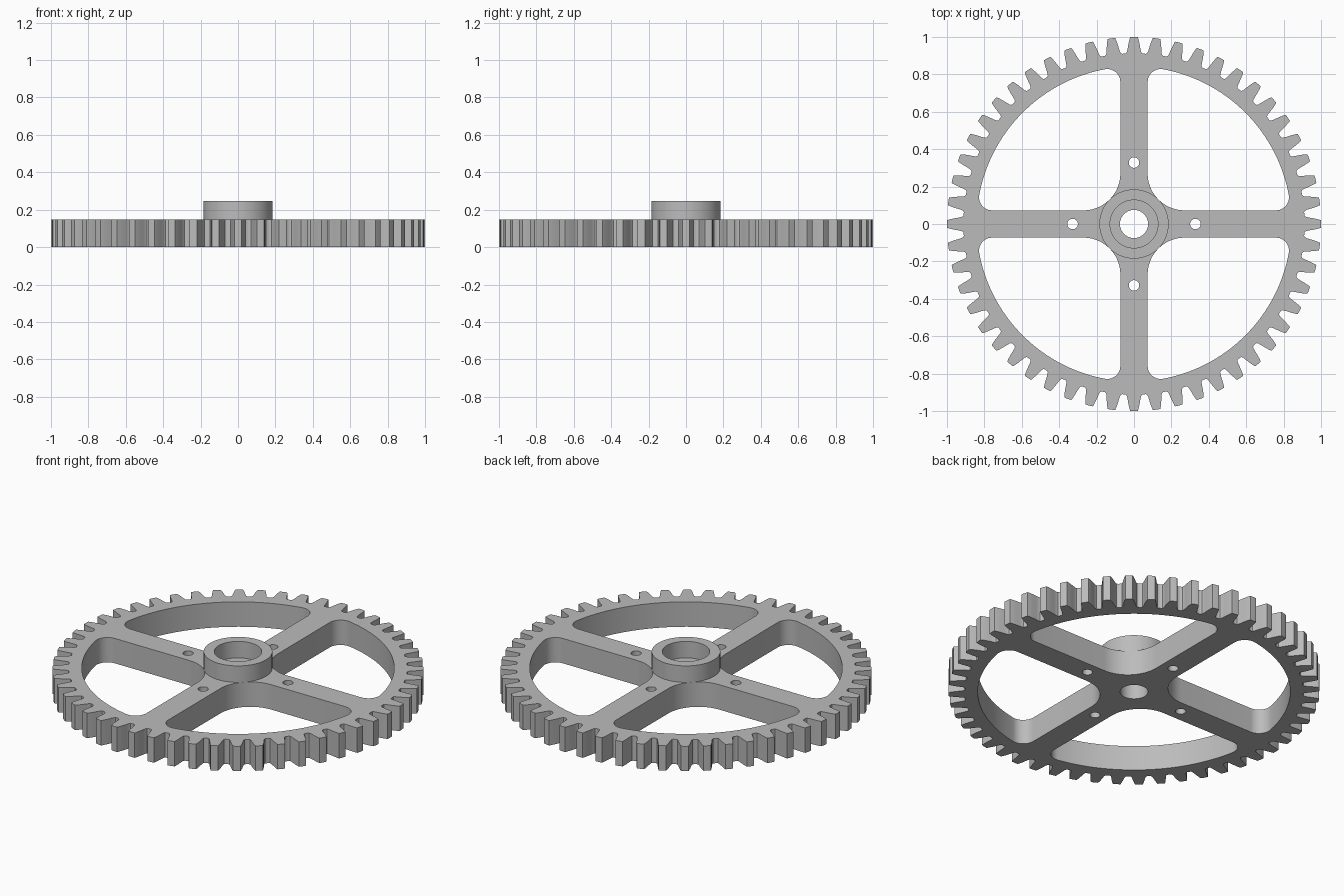
import bpy, bmesh
from math import sin, cos, pi, atan2, sqrt, radians

if "Cube" in bpy.data.objects:
    bpy.data.objects.remove(bpy.data.objects["Cube"], do_unlink=True)

TEETH = 52
BODY_H, HUB_H = 0.148, 0.246
SPOKE = 0.073          # half width of a spoke
RIM = 0.842            # inner radius of the rim

grey = bpy.data.materials.new("metal_grey")
grey.use_nodes = True
COLOR = (0.5, 0.5, 0.5, 1)
grey.diffuse_color = COLOR
grey.node_tree.nodes["Principled BSDF"].inputs["Base Color"].default_value = COLOR


def arc(cx, cy, r, a0, a1, n):
    return [(cx + r * cos(a0 + (a1 - a0) * i / n),
             cy + r * sin(a0 + (a1 - a0) * i / n)) for i in range(n + 1)]


def circle(r, n=96, cx=0, cy=0):
    return arc(cx, cy, r, 0, 2 * pi, n)[:-1]


def turn(points, a):
    return [(x * cos(a) - y * sin(a), x * sin(a) + y * cos(a)) for x, y in points]


def plate(name, loops, z0, z1):
    """Extrude a flat outline with holes from z0 to z1."""
    curve = bpy.data.curves.new(name, "CURVE")
    curve.dimensions = "2D"
    curve.fill_mode = "BOTH"
    curve.extrude = (z1 - z0) / 2
    for loop in loops:
        spline = curve.splines.new("POLY")
        spline.points.add(len(loop) - 1)
        for p, (x, y) in zip(spline.points, loop):
            p.co = (x, y, 0, 1)
        spline.use_cyclic_u = True
    temp = bpy.data.objects.new(name + "_outline", curve)
    bpy.context.collection.objects.link(temp)
    bpy.context.view_layer.update()
    deps = bpy.context.evaluated_depsgraph_get()
    mesh = bpy.data.meshes.new_from_object(temp.evaluated_get(deps))
    bpy.data.objects.remove(temp, do_unlink=True)
    bpy.data.curves.remove(curve)

    bm = bmesh.new()
    bm.from_mesh(mesh)
    bmesh.ops.remove_doubles(bm, verts=bm.verts, dist=0.0002)
    bmesh.ops.translate(bm, verts=bm.verts, vec=(0, 0, (z0 + z1) / 2))
    bmesh.ops.recalc_face_normals(bm, faces=bm.faces)
    bm.to_mesh(mesh)
    bm.free()
    mesh.name = name
    mesh.materials.clear()
    mesh.materials.append(grey)
    obj = bpy.data.objects.new(name, mesh)
    bpy.context.collection.objects.link(obj)
    bpy.ops.object.select_all(action="DESELECT")
    obj.select_set(True)
    bpy.context.view_layer.objects.active = obj
    bpy.ops.object.shade_smooth_by_angle(angle=radians(30))
    return obj


# Toothed outline: one flank, mirrored, repeated around the wheel
flank = [(0.911, 0.047), (0.914, 0.041), (0.922, 0.037), (0.94, 0.0335),
         (0.963, 0.0295), (0.985, 0.0245), (0.999, 0.02)]
tooth = [(r, -w) for r, w in flank] + [(1.0, 0)] + [(r, w) for r, w in reversed(flank)]
outline = [p for i in range(TEETH) for p in turn(tooth, 2 * pi * i / TEETH)]

# Window between two spokes: wide fillet at the hub, small ones at the rim
wide, small = 0.197, 0.07
c = SPOKE + wide
kx = SPOKE + small
ky = sqrt((RIM - small) ** 2 - kx ** 2)
a = atan2(ky, kx)
window = (arc(c, c, wide, 1.5 * pi, pi, 20)
          + arc(kx, ky, small, pi, a, 12)
          + arc(0, 0, RIM, a, pi / 2 - a, 40)[1:-1]
          + arc(ky, kx, small, pi / 2 - a, -pi / 2, 12))

# Wheel body with windows, bolt holes and bore
loops = [outline, circle(0.075, 64)]
for i in range(4):
    loops.append(turn(window, i * pi / 2))
    loops.append(turn(circle(0.028, 32, 0.328), i * pi / 2))
plate("gear_wheel", loops, 0, BODY_H)

# Raised hub collar around the wider recess
plate("hub_collar", [circle(0.185), circle(0.128)], BODY_H, HUB_H)
